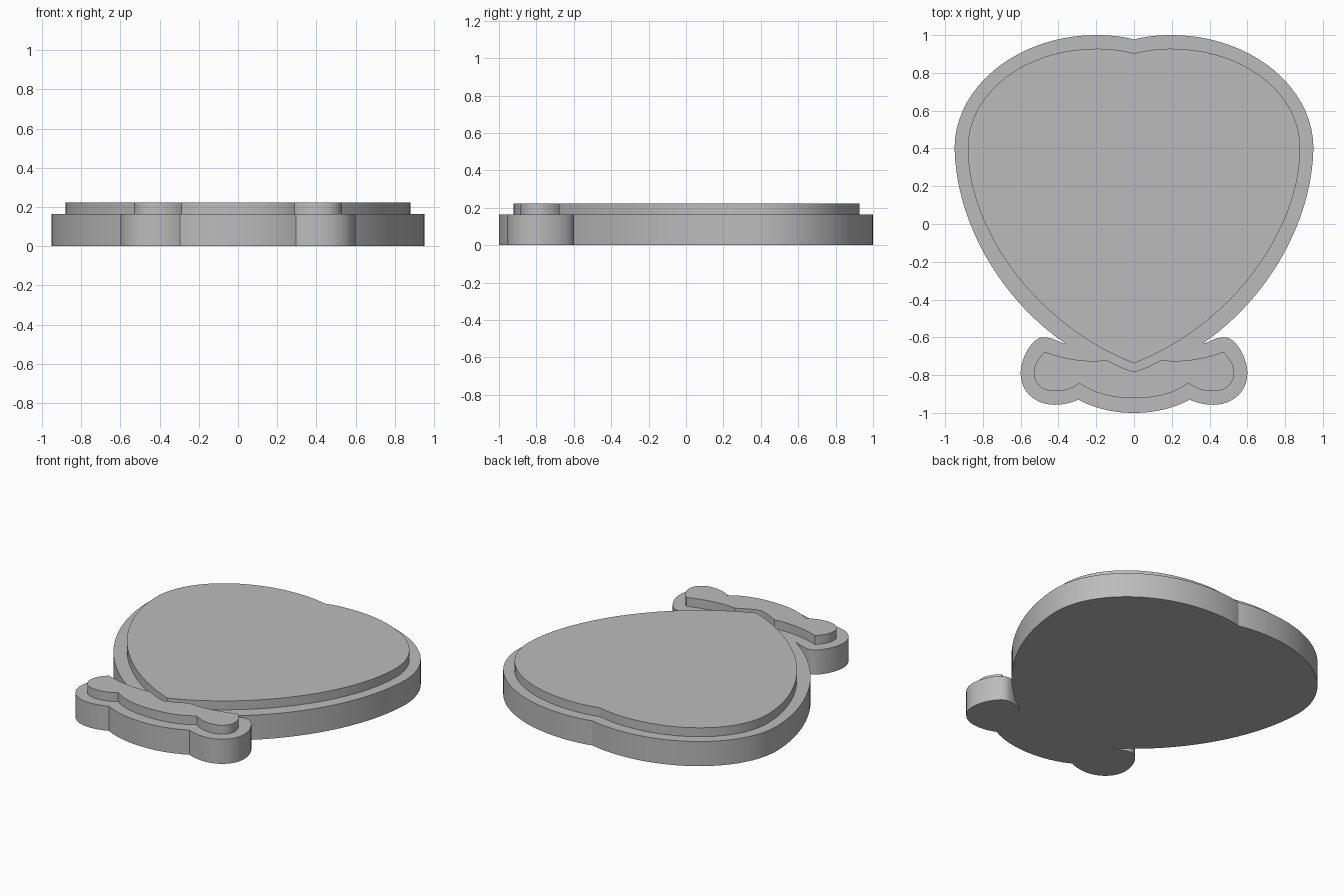
import bpy
import bmesh
import math
from mathutils import Vector
from mathutils.geometry import interpolate_bezier

cube = bpy.data.objects.get("Cube")
if cube:
    bpy.data.objects.remove(cube, do_unlink=True)

GREY = (0.5, 0.5, 0.5, 1)
mat = bpy.data.materials.new("plain_grey")
mat.use_nodes = True
mat.diffuse_color = GREY
mat.node_tree.nodes["Principled BSDF"].inputs["Base Color"].default_value = GREY


def half_outline(start, segments, steps=20):
    """Chain of cubic curves: each segment is handle, handle, end point."""
    points = [Vector((*start, 0))]
    for segment in segments:
        h1, h2, end = (Vector((*p, 0)) for p in segment)
        points += interpolate_bezier(points[-1], h1, h2, end, steps)[1:]
    return points


def slab(name, half, bottom, top):
    """Mirror a half outline (running back to front at x = 0) and extrude it."""
    mirrored = [Vector((-p.x, p.y, 0)) for p in reversed(half[1:-1])]
    bm = bmesh.new()
    face = bm.faces.new([bm.verts.new((p.x, p.y, bottom)) for p in half + mirrored])
    new = bmesh.ops.extrude_face_region(bm, geom=[face], use_keep_orig=True)["geom"]
    verts = [v for v in new if isinstance(v, bmesh.types.BMVert)]
    bmesh.ops.translate(bm, verts=verts, vec=(0, 0, top - bottom))
    bmesh.ops.recalc_face_normals(bm, faces=bm.faces)
    mesh = bpy.data.meshes.new(name)
    bm.to_mesh(mesh)
    bm.free()
    mesh.materials.append(mat)
    obj = bpy.data.objects.new(name, mesh)
    bpy.context.collection.objects.link(obj)
    bpy.ops.object.select_all(action='DESELECT')
    obj.select_set(True)
    bpy.context.view_layer.objects.active = obj
    bpy.ops.object.shade_smooth_by_angle(angle=math.radians(20))
    return obj


BASE_TOP, PLATE_TOP = 0.163, 0.222

# Base: balloon-shaped body joined to a bow-shaped foot
base = half_outline((0, 0.977), [
    ((0.06, 0.993), (0.13, 1.0), (0.2, 1.0)),
    ((0.61, 1.0), (0.95, 0.73), (0.95, 0.4)),
    ((0.94, -0.02), (0.68, -0.42), (0.36, -0.635)),
    ((0.4, -0.625), (0.43, -0.6), (0.48, -0.6)),
    ((0.54, -0.6), (0.6, -0.71), (0.6, -0.79)),
    ((0.6, -0.89), (0.52, -0.957), (0.42, -0.957)),
    ((0.37, -0.957), (0.33, -0.945), (0.295, -0.93)),
    ((0.21, -0.975), (0.11, -1.0), (0, -1.0)),
])
slab("base", base, 0, BASE_TOP)

# Raised body plate
body = half_outline((0, 0.902), [
    ((0.06, 0.92), (0.13, 0.928), (0.2, 0.928)),
    ((0.57, 0.928), (0.88, 0.7), (0.88, 0.4)),
    ((0.88, -0.02), (0.53, -0.53), (0, -0.738)),
])
slab("body_plate", body, BASE_TOP - 0.01, PLATE_TOP)

# Raised bow plate
bow = half_outline((0, -0.782), [
    ((0.05, -0.768), (0.1, -0.745), (0.145, -0.72)),
    ((0.25, -0.735), (0.37, -0.715), (0.47, -0.677)),
    ((0.51, -0.71), (0.53, -0.75), (0.53, -0.79)),
    ((0.53, -0.85), (0.48, -0.885), (0.42, -0.885)),
    ((0.37, -0.885), (0.33, -0.875), (0.288, -0.842)),
    ((0.22, -0.895), (0.12, -0.922), (0, -0.922)),
])
slab("bow_plate", bow, BASE_TOP - 0.01, PLATE_TOP)
